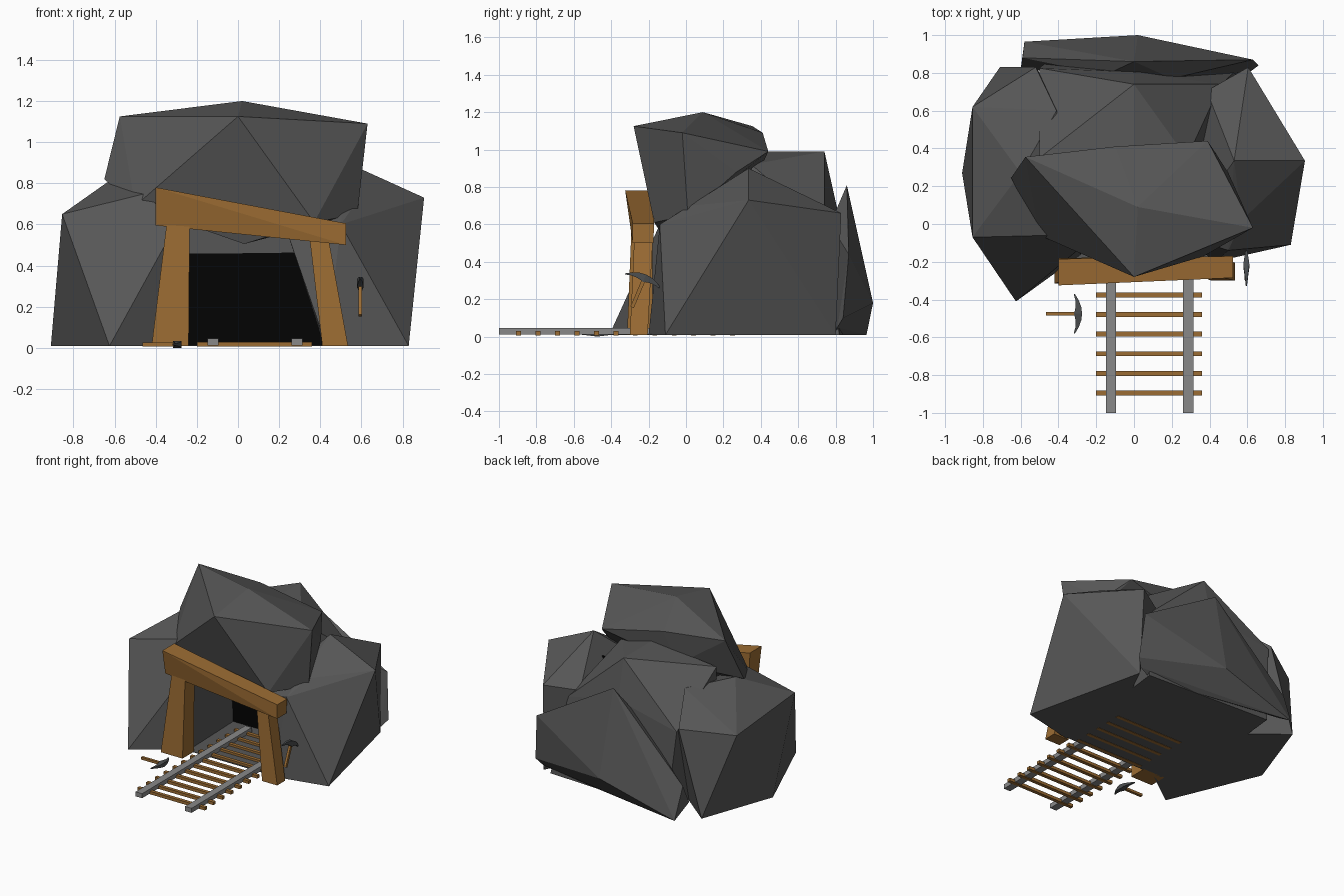
import bpy, bmesh, math
from mathutils import Matrix, Vector

if "Cube" in bpy.data.objects:
    bpy.data.objects.remove(bpy.data.objects["Cube"])


def material(name, rgb):
    m = bpy.data.materials.new(name)
    m.diffuse_color = (*rgb, 1)
    m.use_nodes = True
    m.node_tree.nodes["Principled BSDF"].inputs["Base Color"].default_value = m.diffuse_color
    return m


ROCK = material("rock grey", (0.095, 0.095, 0.095))
DARK = material("tunnel black", (0.001, 0.001, 0.001))
WOOD = material("timber brown", (0.33, 0.15, 0.033))
RAIL = material("rail grey", (0.25, 0.25, 0.25))
IRON = material("pick iron", (0.07, 0.075, 0.078))


def finish(name, bm, mat):
    bmesh.ops.recalc_face_normals(bm, faces=bm.faces)
    me = bpy.data.meshes.new(name)
    bm.to_mesh(me)
    bm.free()
    me.materials.append(mat)
    ob = bpy.data.objects.new(name, me)
    bpy.context.collection.objects.link(ob)
    return ob


def hull(name, pts, mat):
    """Faceted solid: convex hull around a few corner points."""
    bm = bmesh.new()
    for p in pts:
        bm.verts.new(p)
    bmesh.ops.convex_hull(bm, input=bm.verts[:])
    loose = [v for v in bm.verts if not v.link_faces]
    bmesh.ops.delete(bm, geom=loose, context='VERTS')
    bmesh.ops.dissolve_limit(bm, angle_limit=0.02, verts=bm.verts[:], edges=bm.edges[:])
    return finish(name, bm, mat)


def box(name, x0, x1, y0, y1, z0, z1, mat):
    return hull(name, [(x, y, z) for x in (x0, x1) for y in (y0, y1) for z in (z0, z1)], mat)


def taper(name, low, high, mat):
    """Four-sided timber between two rectangles (x0, x1, y0, y1, z)."""
    pts = [(x, y, r[4]) for r in (low, high) for x in r[:2] for y in r[2:4]]
    return hull(name, pts, mat)


G = 0.009  # ground level of the rocks

# rocks
hull("left_rock", [
    (-.91, .27, G), (-.71, .83, G), (-.625, -.41, G), (-.28, -.16, G), (-.3, .5, G),
    (-.855, -.07, .65), (-.855, .62, .59), (-.52, .83, .63), (-.41, .6, .82),
    (-.6, .27, .83), (-.45, -.06, .75), (-.3, -.14, .6)], ROCK)
hull("right_rock", [
    (.83, -.11, G), (.43, -.2, G), (.42, .4, G), (.62, .8, G),
    (.905, .335, .73), (.53, .335, .9), (.605, .83, .66), (.385, .705, .63),
    (.25, -.06, .53), (.5, -.14, .6), (.57, .02, .7)], ROCK)
hull("top_rock", [
    (0, -.28, 1.125), (.02, .09, 1.2), (.63, -.02, 1.09), (-.575, .355, 1.125),
    (-.1, .41, 1.09), (.39, .44, .99), (-.65, .245, .82), (.58, .01, .65),
    (.37, -.17, .61), (.03, -.1, .505), (-.5, -.06, .69), (.5, .27, .88),
    (-.2, .38, .86)], ROCK)
hull("middle_rock", [
    (0, .74, .99), (.46, .74, .58), (-.5, .825, .6), (-.5, .35, .91), (0, .4, .99),
    (.28, .35, .92), (0, .805, .7), (-.45, .87, G), (.55, .82, G),
    (-.5, .38, G), (.5, .38, G), (-.35, .38, .8), (.3, .38, .8)], ROCK)
hull("back_rock", [
    (0, .86, .81), (.02, 1.0, .18), (-.58, .965, G), (-.59, .88, .24),
    (.63, .87, .44), (.66, .84, .1), (-.15, .79, .62), (.2, .77, .6),
    (.62, .81, .05), (-.6, .82, .1), (.5, .78, G)], ROCK)

# tunnel floor and dark end wall
box("tunnel_floor", -.4, .5, -.19, .4, G, .013, ROCK)
box("tunnel_end", -.42, .48, .365, .375, .01, .75, DARK)

# timber frame
taper("left_post", (-.42, -.24, -.315, -.18, G), (-.345, -.235, -.29, -.18, .62), WOOD)
taper("right_post", (.41, .535, -.3, -.205, G), (.345, .435, -.275, -.175, .56), WOOD)
hull("lintel_beam", [
    (-.4, -.325, .78), (-.4, -.185, .78), (-.4, -.29, .595), (-.4, -.18, .595),
    (.525, -.285, .605), (.525, -.17, .605), (.525, -.285, .5), (.525, -.175, .5)], WOOD)

# railway track
for side, x in (("left", -.1225), ("right", .2875)):
    box(side + "_rail", x - .027, x + .027, -1, .3, .012, .046, RAIL)
for i in range(12):
    y = -.895 + i * .104
    box("rail_tie", -.2, .36, y - .013, y + .013, .007, .029, WOOD)


# pickaxes: handle up local z, curved head along local x
def pickaxe(mat4):
    handle = box("pick_handle", -.01, .01, -.009, .009, 0, .185, WOOD)
    bm = bmesh.new()
    rows = []
    for i in range(7):
        t = i / 3 - 1
        mid = 1 - abs(t)
        x, z = t * .105, .19 - .038 * t * t
        h, w = .006 + .036 * mid, .003 + .013 * mid
        rows.append([bm.verts.new((x, sy * w, z - dz)) for sy, dz in
                     ((-1, 0), (1, 0), (1, h), (-1, h))])
    for a, b in zip(rows, rows[1:]):
        for k in range(4):
            bm.faces.new((a[k], a[(k + 1) % 4], b[(k + 1) % 4], b[k]))
    bm.faces.new(rows[0])
    bm.faces.new(rows[-1])
    head = finish("pick_head", bm, IRON)
    for ob in (handle, head):
        ob.data.transform(mat4)


def frame(origin, x_axis, z_axis):
    x, z = Vector(x_axis).normalized(), Vector(z_axis).normalized()
    rot = Matrix((x, z.cross(x), z)).transposed().to_4x4()
    return Matrix.Translation(origin) @ rot


pickaxe(frame((-.465, -.475, .016), (0, 1, 0), (1, 0, 0)))
pickaxe(frame((.595, -.288, .157), (0, .92, -.39), (0, .39, .92)))
